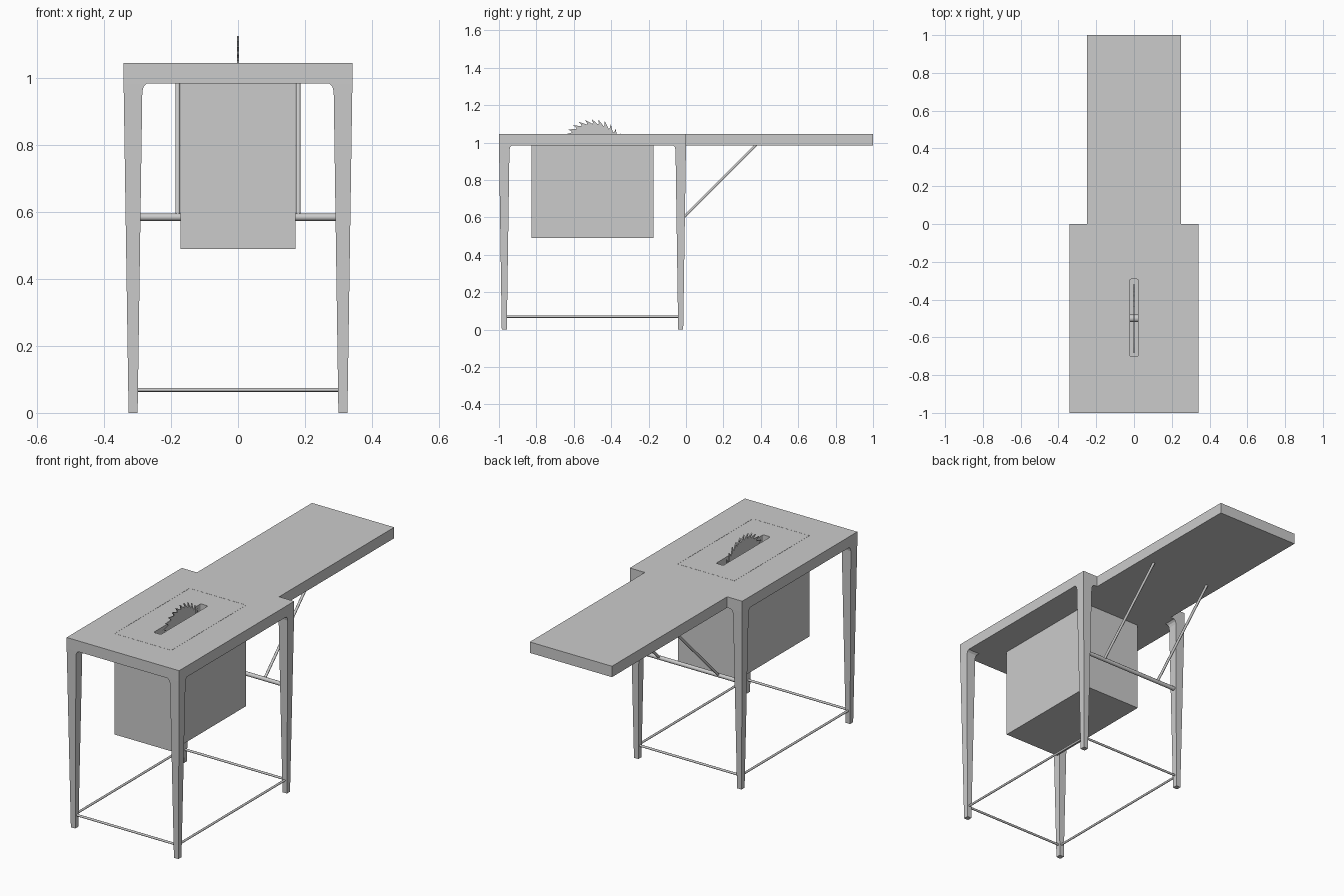
import bpy, bmesh, math
from mathutils import Vector

if "Cube" in bpy.data.objects:
    bpy.data.objects.remove(bpy.data.objects["Cube"])

TOP, UNDER = 1.045, 0.985
SAW_Y = -0.5


def finish(name, bm):
    bmesh.ops.recalc_face_normals(bm, faces=bm.faces)
    me = bpy.data.meshes.new(name)
    bm.to_mesh(me)
    bm.free()
    ob = bpy.data.objects.new(name, me)
    bpy.context.collection.objects.link(ob)
    return ob


def prism(name, outline, extrude):
    """Extrude a closed 3D outline along a vector."""
    bm = bmesh.new()
    f = bm.faces.new([bm.verts.new(p) for p in outline])
    geo = bmesh.ops.extrude_face_region(bm, geom=[f])["geom"]
    bmesh.ops.translate(bm, vec=extrude, verts=[g for g in geo if isinstance(g, bmesh.types.BMVert)])
    # keep both caps so the solid is closed
    if f not in bm.faces or not f.is_valid:
        bm.faces.new([bm.verts[i] for i in range(len(outline))])
    return finish(name, bm)


def box(name, x0, x1, y0, y1, z0, z1):
    return prism(name, [(x0, y0, z0), (x1, y0, z0), (x1, y1, z0), (x0, y1, z0)], Vector((0, 0, z1 - z0)))


def rod(name, a, b, r, sides=12):
    a, b = Vector(a), Vector(b)
    d = b - a
    bpy.ops.mesh.primitive_cylinder_add(vertices=sides, radius=r, depth=d.length, location=(a + b) / 2)
    ob = bpy.context.object
    ob.name = name
    ob.rotation_euler = d.to_track_quat('Z', 'Y').to_euler()
    bpy.ops.object.shade_smooth_by_angle(angle=math.radians(40))
    return ob


def cut(ob, cutter):
    m = ob.modifiers.new("cut", 'BOOLEAN')
    m.operation, m.solver, m.object = 'DIFFERENCE', 'EXACT', cutter
    cutter.hide_render = True
    bpy.context.view_layer.objects.active = ob
    bpy.ops.object.modifier_apply(modifier=m.name)
    bpy.data.objects.remove(cutter)


# Table top with narrower outfeed extension, opened for the insert plate
half = [(0.342, -1), (0.342, 0), (0.25, 0), (0.25, 1)]
outline = half + [(-x, y) for x, y in reversed(half)]
table = prism("table_top", [(x, y, UNDER) for x, y in outline], Vector((0, 0, TOP - UNDER)))
cut(table, box("plate_opening", -0.173, 0.173, -0.826, -0.174, 0.9, 1.1))

# Insert plate with rounded blade slot
plate = box("insert_plate", -0.172, 0.172, -0.825, -0.175, UNDER, TOP)
slot = []
for sx, sy, a0 in ((1, 1, 0), (-1, 1, 90), (-1, -1, 180), (1, -1, 270)):
    for k in range(4):
        a = math.radians(a0 + k * 30)
        slot.append((sx * 0.014 + 0.008 * math.cos(a), -0.497 + sy * 0.197 + 0.008 * math.sin(a), 0.9))
cut(plate, prism("slot_cutter", slot, Vector((0, 0, 0.2))))

# Hollow motor housing hung under the plate
housing = box("motor_housing", -0.172, 0.172, -0.825, -0.175, 0.49, UNDER)
cut(housing, box("housing_cavity", -0.168, 0.168, -0.821, -0.179, 0.494, 1.1))

# Toothed saw blade, teeth leaning to the front
teeth, root, tip, zc = 32, 0.155, 0.182, 0.944
pts = []
for i in range(teeth):
    for frac, r in ((0.0, root), (0.45, root + 0.009), (1.12, tip), (0.93, root + 0.008)):
        a = 2 * math.pi * (i + frac) / teeth
        pts.append((-0.003, SAW_Y + r * math.cos(a), zc + r * math.sin(a)))
prism("saw_blade", pts, Vector((0.006, 0, 0)))
rod("blade_arbor", (-0.022, SAW_Y, zc), (0.022, SAW_Y, zc), 0.02, 16)

# Tapered square legs with a small flare where they meet the top
# each level: height, outer inset from the table corner, inner inset
LEVELS = [(0, 0.015, 0.042), (0.96, 0.0005, 0.056), (0.975, 0.0002, 0.06), (UNDER, 0, 0.07)]
for sx, xn in ((-1, "left"), (1, "right")):
    for y0, sy, yn in ((-1, 1, "front"), (0, -1, "back")):
        bm = bmesh.new()
        rings = []
        for z, o, i in LEVELS:
            rings.append([bm.verts.new((sx * (0.342 - u), y0 + sy * v, z))
                          for u, v in ((o, o), (i, o), (i, i), (o, i))])
        bm.faces.new(rings[0])
        bm.faces.new(rings[-1])
        for a, b in zip(rings, rings[1:]):
            for k in range(4):
                bm.faces.new((a[k], a[k - 1], b[k - 1], b[k]))
        finish(f"{yn}_{xn}_leg", bm)

# Low stretchers around the legs
for y, n in ((-0.971, "front"), (-0.029, "back")):
    rod(n + "_stretcher", (-0.305, y, 0.069), (0.305, y, 0.069), 0.006)
for s, n in ((-1, "left"), (1, "right")):
    rod(n + "_stretcher", (s * 0.313, -0.965, 0.069), (s * 0.313, -0.035, 0.069), 0.006)
    # Diagonal brace under the extension
    rod(n + "_brace", (s * 0.18, -0.022, 0.59), (s * 0.18, 0.376, 0.988), 0.007)

# Rear cross bar carrying the braces
rod("rear_cross_bar", (-0.3, -0.027, 0.585), (0.3, -0.027, 0.585), 0.011)
